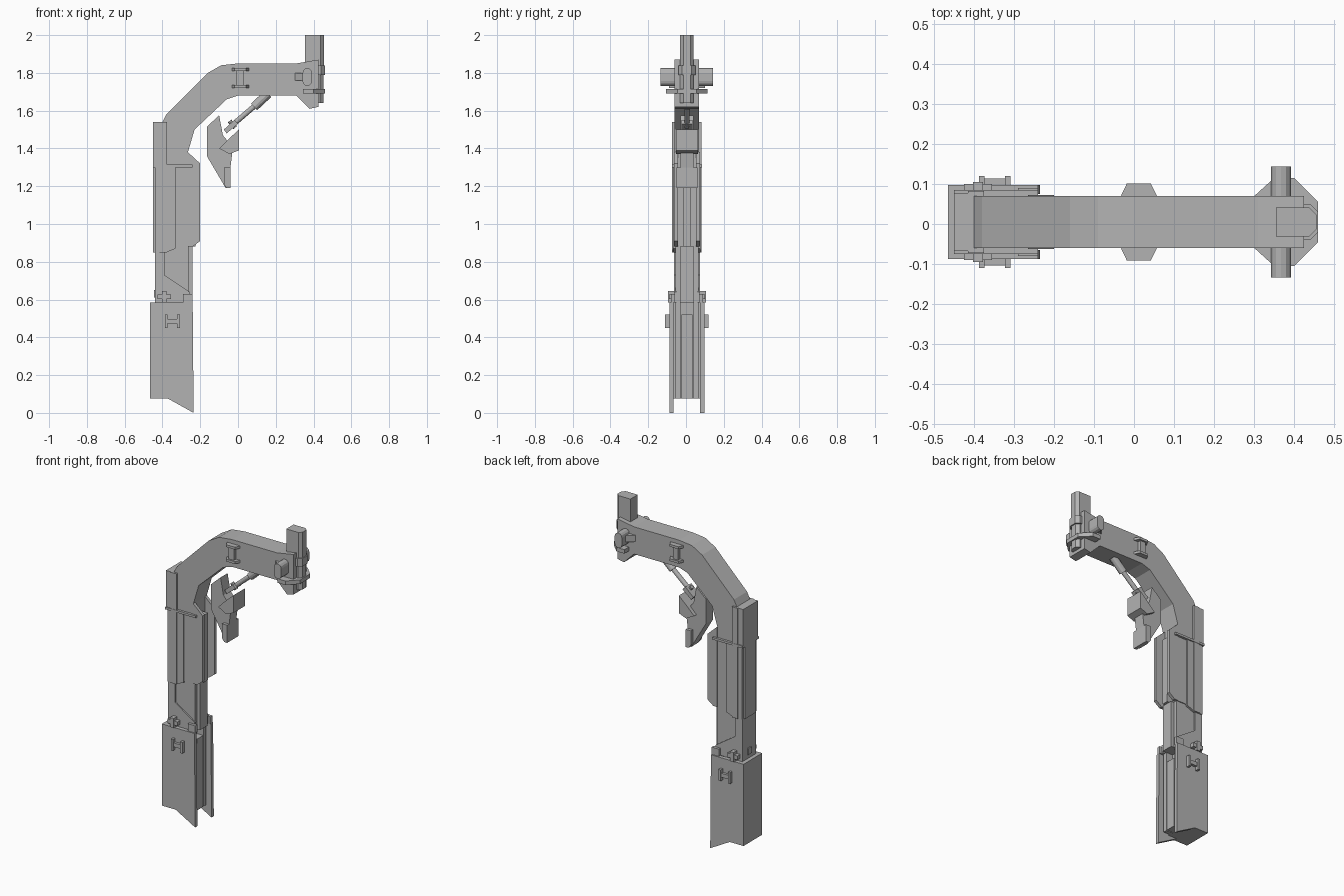
import bpy, bmesh, math
from mathutils import Vector

if "Cube" in bpy.data.objects:
    bpy.data.objects.remove(bpy.data.objects["Cube"], do_unlink=True)

GREY = (.45, .45, .45, 1)
mat = bpy.data.materials.new("plain grey")
mat.use_nodes = True
mat.diffuse_color = GREY
mat.node_tree.nodes["Principled BSDF"].inputs["Base Color"].default_value = GREY

# shared landmarks
MIDDLE = .005
BACK, FRONT, INNER = -.44, -.24, -.265
BEAM_HALF = .065
SLEEVE_BACK, SLEEVE_BASE, SLEEVE_TOP = -.465, .075, .585
COVER_BASE, FLANGE, COVER_TOP = .85, 1.3, 1.54
GUIDE_BASE, GUIDE_TOP = .88, 1.38
BEAM_UNDER, BEAM_TOP, BEAM_TIP = 1.68, 1.85, .425


def finish(name, bm):
    bmesh.ops.recalc_face_normals(bm, faces=bm.faces)
    mesh = bpy.data.meshes.new(name)
    bm.to_mesh(mesh)
    bm.free()
    mesh.materials.append(mat)
    part = bpy.data.objects.new(name, mesh)
    bpy.context.collection.objects.link(part)
    return part


def extrude(name, corners, offset):
    """Extrude a flat outline of 3D corners along an offset."""
    bm = bmesh.new()
    face = bm.faces.new([bm.verts.new(corner) for corner in corners])
    result = bmesh.ops.extrude_face_region(bm, geom=[face])["geom"]
    moved = [item for item in result if isinstance(item, bmesh.types.BMVert)]
    bmesh.ops.translate(bm, verts=moved, vec=offset)
    return finish(name, bm)


def profile(name, outline, near, far):
    """Extrude an x-z outline between two depths from the middle plane."""
    corners = [(x, MIDDLE + near, z) for x, z in outline]
    return extrude(name, corners, (0, far - near, 0))


def central(name, outline, half):
    return profile(name, outline, -half, half)


def paired(name, outline, near, far):
    profile("right_" + name, outline, -far, -near)
    profile("left_" + name, outline, near, far)


def upright(name, outline, bottom, top):
    """Extrude an x-y outline upwards."""
    corners = [(x, MIDDLE + y, bottom) for x, y in outline]
    return extrude(name, corners, (0, 0, top - bottom))


def rect(left, right, bottom, top):
    return [(left, bottom), (right, bottom), (right, top), (left, top)]


def box_at(x, z, width, height):
    return rect(x - width / 2, x + width / 2, z - height / 2, z + height / 2)


def chamfered(back, front, half, cut):
    """Plan outline whose two front corners are cut off."""
    return [(back, -half), (front - cut, -half), (front, cut - half),
            (front, half - cut), (front - cut, half), (back, half)]


def capsule(x, z, radius, straight, steps=6):
    """Upright outline with a half circle at both ends."""
    outline = []
    for end in (0, 1):
        lift = -straight / 2 if end else straight / 2
        for step in range(steps + 1):
            angle = math.pi * (end + step / steps)
            outline.append((x + radius * math.cos(angle),
                            z + lift + radius * math.sin(angle)))
    return outline


def rod(name, start, end, radius, segments=12):
    """Round bar between two points of the middle plane."""
    start, end = (Vector((x, MIDDLE, z)) for x, z in (start, end))
    bm = bmesh.new()
    bmesh.ops.create_cone(bm, cap_ends=True, segments=segments, radius1=radius,
                          radius2=radius, depth=(end - start).length)
    part = finish(name, bm)
    part.location = (start + end) / 2
    part.rotation_euler = (end - start).to_track_quat('Z', 'Y').to_euler()


# curved main beam: outer edge up to the tip, inner edge back down
outer_edge = [(-.4, GUIDE_BASE), (-.4, COVER_TOP), (-.38, 1.58), (-.16, 1.8),
              (-.09, 1.84), (0, BEAM_TOP), (.31, BEAM_TOP), (BEAM_TIP, 1.87)]
inner_edge = [(BEAM_TIP, 1.62), (.38, 1.61), (.31, BEAM_UNDER), (0, BEAM_UNDER),
              (-.06, 1.66), (-.23, 1.5), (INNER, GUIDE_TOP), (INNER, GUIDE_BASE)]
central("main_beam", outer_edge + inner_edge, BEAM_HALF)

# lower post with raised side panels
central("lower_post", rect(BACK, -.26, SLEEVE_TOP, GUIDE_BASE), .06)
central("post_front_bar", rect(INNER, FRONT, SLEEVE_TOP, GUIDE_BASE), .037)
paired("post_panel", [(BACK, COVER_BASE), (-.39, COVER_BASE), (-.39, .73),
                      (-.255, .64), (-.255, SLEEVE_TOP), (BACK, SLEEVE_TOP)],
       .055, .068)
central("post_back_plate", box_at(BACK, .63, .012, .04), .017)

# rear cover wrapped round the beam
central("cover_back", rect(-.45, -.4, COVER_BASE, COVER_TOP), .055)
paired("cover_upper_side", rect(-.45, -.375, FLANGE, COVER_TOP), .05, .073)
paired("cover_lower_side", [(BACK, COVER_BASE), (-.38, COVER_BASE), (-.33, .87),
                            (-.33, FLANGE), (BACK, FLANGE)], .05, .073)
paired("cover_rib", rect(-.415, -.375, COVER_BASE, COVER_TOP), .07, .078)
paired("cover_flange", rect(-.45, FRONT, FLANGE, FLANGE + .014), .055, .08)
central("cover_back_flange", rect(-.45, -.43, FLANGE, FLANGE + .014), .08)

# forward guide plates and the bar between them
paired("guide_plate", [(INNER, GUIDE_TOP), (-.2, 1.32), (-.2, .91),
                       (FRONT, GUIDE_BASE), (INNER, GUIDE_BASE)], .048, .068)
central("guide_bar", rect(INNER, -.225, GUIDE_BASE, FLANGE), .02)

# bottom sleeve, open at the front
paired("sleeve_side", [(SLEEVE_BACK, SLEEVE_TOP), (FRONT, SLEEVE_TOP),
                       (-.235, 0), (-.37, SLEEVE_BASE),
                       (SLEEVE_BACK, SLEEVE_BASE)], .07, .092)
paired("sleeve_lip", rect(-.29, FRONT, SLEEVE_TOP, .63), .064, .085)
central("sleeve_back", rect(SLEEVE_BACK, BACK, SLEEVE_BASE, SLEEVE_TOP), .075)
central("sleeve_core", rect(BACK, -.31, SLEEVE_BASE, SLEEVE_TOP), .072)
paired("sleeve_rail", rect(-.31, INNER, SLEEVE_BASE, SLEEVE_TOP), .035, .06)
central("sleeve_bar", rect(-.31, INNER, SLEEVE_BASE, .52), .03)

# cross-shaped knobs on top of the sleeve
paired("knob_bar", box_at(-.39, .615, .07, .025), .06, .095)
paired("knob_post", box_at(-.39, .615, .025, .06), .06, .1)

# H-shaped handles on the sleeve
for x in (-.38, -.315):
    paired("sleeve_handle_end", box_at(x, .485, .014, .07), .09, .115)
paired("sleeve_handle_grip", box_at(-.35, .485, .06, .025), .09, .108)

# H-shaped handles on the beam and braces behind the tip lobes
for side, sign in (("right", -1), ("left", 1)):
    base = sign * .06
    for z in (1.72, 1.81):
        upright(side + "_beam_handle_end",
                [(-.035, base), (.06, base), (.042, sign * .096),
                 (-.018, sign * .096)], z, z + .015)
    upright(side + "_lobe_brace",
            [(.295, base), (.35, base), (.35, sign * .11)], 1.76, 1.8)
paired("beam_handle_grip", box_at(.01, 1.77, .036, .09), .06, .085)

# side lobes at the beam tip
paired("tip_lobe", capsule(.367, 1.778, .025, .044), .06, .139)

# upright mast and its holder at the beam tip
upright("mast", chamfered(.355, .456, .036, .018), 1.8, 2)
upright("mast_lower", chamfered(.39, .453, .036, .018), 1.64, 1.8)
upright("mast_collar", chamfered(.4, .46, .045, .02), 1.79, 1.84)
upright("tip_plate", chamfered(.345, .46, .11, .06), 1.69, 1.715)

# slanted piston under the beam
rod("piston_cylinder", (.16, 1.69), (.085, 1.62), .024)
rod("piston_rod", (.1, 1.635), (-.04, 1.515), .014)
rod("piston_cross_head", (-.045, 1.545), (-.015, 1.51), .012, 8)
central("piston_fork", [(-.075, 1.5), (-.06, 1.48), (0, 1.53), (-.02, 1.55)], .03)

# clamp jaw with its pads
central("jaw", [(-.165, 1.515), (-.1, 1.575), (-.08, 1.47), (-.055, 1.44),
                (-.03, 1.38), (-.04, FLANGE), (-.04, 1.19), (-.065, 1.19),
                (-.165, 1.36)], .035)
central("jaw_upper_pad", [(-.1, 1.4), (-.055, 1.445), (.005, 1.5),
                          (.005, 1.39), (-.045, 1.37)], .058)
central("jaw_lower_pad", [(-.075, 1.21), (-.06, 1.19), (-.04, 1.19),
                          (-.04, FLANGE), (-.075, FLANGE)], .055)
